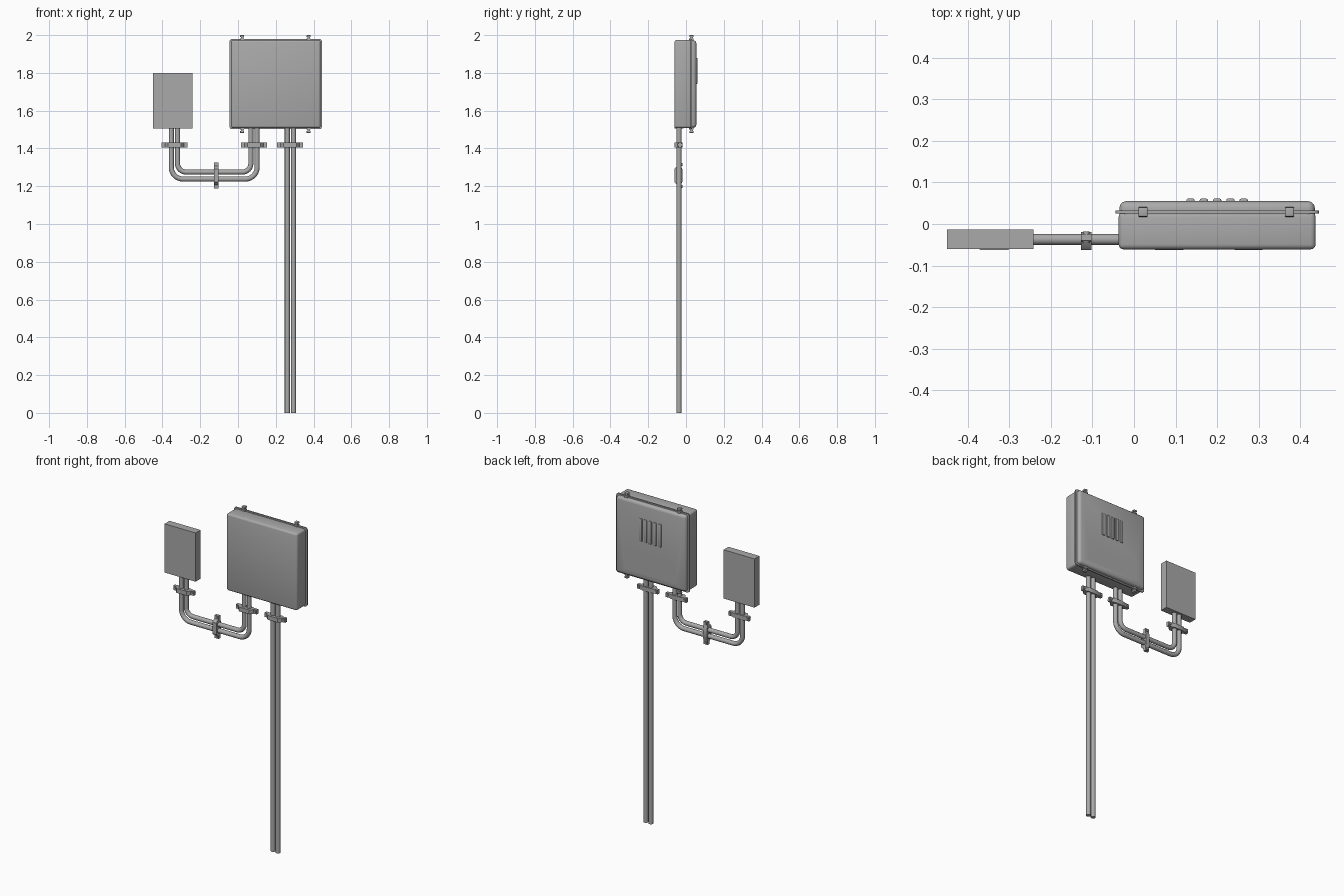
import bpy, bmesh
from math import cos, sin, pi, radians
from mathutils import Matrix, Vector

if "Cube" in bpy.data.objects:
    bpy.data.objects.remove(bpy.data.objects["Cube"], do_unlink=True)

grey = bpy.data.materials.new("matte_grey")
grey.use_nodes = True
colour = (0.4, 0.4, 0.4, 1)
grey.diffuse_color = colour
grey.node_tree.nodes["Principled BSDF"].inputs["Base Color"].default_value = colour


def finish(ob):
    """Give the part its material and smooth shading with sharp corners."""
    ob.data.materials.clear()
    ob.data.materials.append(grey)
    bpy.ops.object.select_all(action="DESELECT")
    ob.select_set(True)
    bpy.context.view_layer.objects.active = ob
    bpy.ops.object.shade_smooth_by_angle(angle=radians(35))
    return ob


def link(name, bm):
    bmesh.ops.recalc_face_normals(bm, faces=bm.faces)
    mesh = bpy.data.meshes.new(name)
    bm.to_mesh(mesh)
    bm.free()
    ob = bpy.data.objects.new(name, mesh)
    bpy.context.collection.objects.link(ob)
    return ob


def box(name, x, y, z, bevel=0, keep=lambda a, b: True):
    """Box from (min, max) ranges, rounding the edges chosen by keep."""
    bm = bmesh.new()
    bmesh.ops.create_cube(bm, size=1)
    for v in bm.verts:
        v.co = [r[0] if c < 0 else r[1] for c, r in zip(v.co, (x, y, z))]
    if bevel:
        edges = [e for e in bm.edges if keep(e.verts[0].co, e.verts[1].co)]
        bmesh.ops.bevel(bm, geom=edges, offset=bevel, segments=3,
                        profile=0.5, affect="EDGES")
    return finish(link(name, bm))


def prism(name, outline, depth, matrix):
    """Extrude a closed 2D outline symmetrically, then place it."""
    bm = bmesh.new()
    face = bm.faces.new([bm.verts.new((a, b, -depth / 2)) for a, b in outline])
    new = bmesh.ops.extrude_face_region(bm, geom=[face])["geom"]
    bmesh.ops.translate(bm, vec=(0, 0, depth),
                        verts=[v for v in new if isinstance(v, bmesh.types.BMVert)])
    bm.transform(matrix)
    return link(name, bm)


def tube(name, points, radius=0.0135):
    curve = bpy.data.curves.new(name, "CURVE")
    curve.dimensions = "3D"
    curve.bevel_depth = radius
    curve.bevel_resolution = 4
    curve.use_fill_caps = True
    line = curve.splines.new("POLY")
    line.points.add(len(points) - 1)
    for p, co in zip(line.points, points):
        p.co = (*co, 1)
    ob = bpy.data.objects.new(name, curve)
    bpy.context.collection.objects.link(ob)
    bpy.ops.object.select_all(action="DESELECT")
    ob.select_set(True)
    bpy.context.view_layer.objects.active = ob
    bpy.ops.object.convert(target="MESH")
    return finish(bpy.context.object)


def cylinder(name, radius, length, at, axis, sides=12):
    bm = bmesh.new()
    turn = Vector(axis).to_track_quat("Z", "Y").to_matrix().to_4x4()
    bmesh.ops.create_cone(bm, cap_ends=True, segments=sides, radius1=radius,
                          radius2=radius, depth=length,
                          matrix=Matrix.Translation(at) @ turn)
    return finish(link(name, bm))


# Enclosure: deep front body, thin flange and back lid
MID = 0.2
box("enclosure_body", (-0.037, 0.437), (-0.061, 0.029), (1.508, 1.974), 0.012)
box("enclosure_flange", (-0.045, 0.445), (0.025, 0.033), (1.502, 1.98), 0.014,
    lambda a, b: abs(a.y - b.y) > 0.001)
lid = box("enclosure_lid", (-0.035, 0.435), (0.0, 0.055), (1.51, 1.972), 0.016)

# Wedge recess low on the lid, deepest at its upper ledge
wedge = [(0.056, 1.543), (0.035, 1.635), (0.04, 1.645), (0.07, 1.65), (0.07, 1.543)]
to_yz = Matrix(((0, 0, 1, MID), (1, 0, 0, 0), (0, 1, 0, 0), (0, 0, 0, 1)))
cutter = prism("recess_cutter", wedge, 0.34, to_yz)
cutter.hide_render = True
mod = lid.modifiers.new("recess", "BOOLEAN")
mod.operation = "DIFFERENCE"
mod.solver = "EXACT"
mod.object = cutter
bpy.context.view_layer.objects.active = lid
bpy.ops.object.modifier_apply(modifier=mod.name)
bpy.data.objects.remove(cutter, do_unlink=True)
finish(lid)

# Upright ribs on the lid
for i in range(5):
    x = MID + (i - 2) * 0.032
    box(f"lid_rib_{i + 1}", (x - 0.01, x + 0.01), (0.05, 0.061), (1.742, 1.88), 0.004)

# Latches above and below the flange
for x in (0.022, 0.374):
    for side, edge in (("upper", 1.972), ("lower", 1.51)):
        out = 1 if side == "upper" else -1
        zr = lambda a, b: tuple(sorted((edge + out * a, edge + out * b)))
        box(f"{side}_latch_stem", (x - 0.007, x + 0.007), (0.021, 0.037), zr(-0.004, 0.022))
        box(f"{side}_latch_foot", (x - 0.011, x + 0.011), (0.017, 0.041), zr(-0.004, 0.011), 0.003)
        box(f"{side}_latch_head", (x - 0.011, x + 0.011), (0.018, 0.04), zr(0.017, 0.028), 0.003)

# Flat side panel
box("side_panel", (-0.45, -0.242), (-0.06, -0.013), (1.505, 1.8))

# Straight pair of conduits down to the ground
Y = -0.037
for side, x in (("left", 0.294), ("right", 0.261)):
    tube(f"{side}_riser", [(x, Y, 0), (x, Y, 1.515)])


# Nested U-shaped conduits between panel and enclosure
def u_path(x0, x1, low, r, top=1.515):
    pts = [(x0, Y, top)]
    for cx, start in ((x0 + r, pi), (x1 - r, 1.5 * pi)):
        for i in range(9):
            t = start + i * pi / 16
            pts.append((cx + r * cos(t), Y, low + r + r * sin(t)))
    return pts + [(x1, Y, top)]


tube("outer_link", u_path(-0.353, 0.101, 1.238, 0.062))
tube("inner_link", u_path(-0.32, 0.068, 1.275, 0.045))

# Saddle clamps: a hump over each pair of tubes with a screwed tab at both ends
half = [(0.069, -0.024), (0.069, -0.04), (0.05, -0.042), (0.043, -0.054),
        (0.034, -0.062)]
saddle = half + [(-a, b) for a, b in reversed(half)]
saddle += [(-0.042, -0.024), (-0.034, -0.019), (0.034, -0.019), (0.042, -0.024)]
flat = Matrix(((1, 0, 0, 0), (0, 1, 0, 0), (0, 0, 1, 0), (0, 0, 0, 1)))
for name, x, z, upright in (("panel", -0.336, 1.418, False),
                            ("enclosure", 0.0845, 1.418, False),
                            ("riser", 0.2755, 1.418, False),
                            ("middle", -0.115, 1.257, True)):
    turn = Matrix.Rotation(pi / 2, 4, "Y") if upright else flat
    place = Matrix.Translation((x, 0, z)) @ turn
    finish(prism(f"{name}_clamp", saddle, 0.026, place))
    for s in (-1, 1):
        at = place @ Vector((s * 0.058, -0.032, 0))
        cylinder(f"{name}_clamp_screw", 0.008, 0.028, at, (0, 1, 0))
